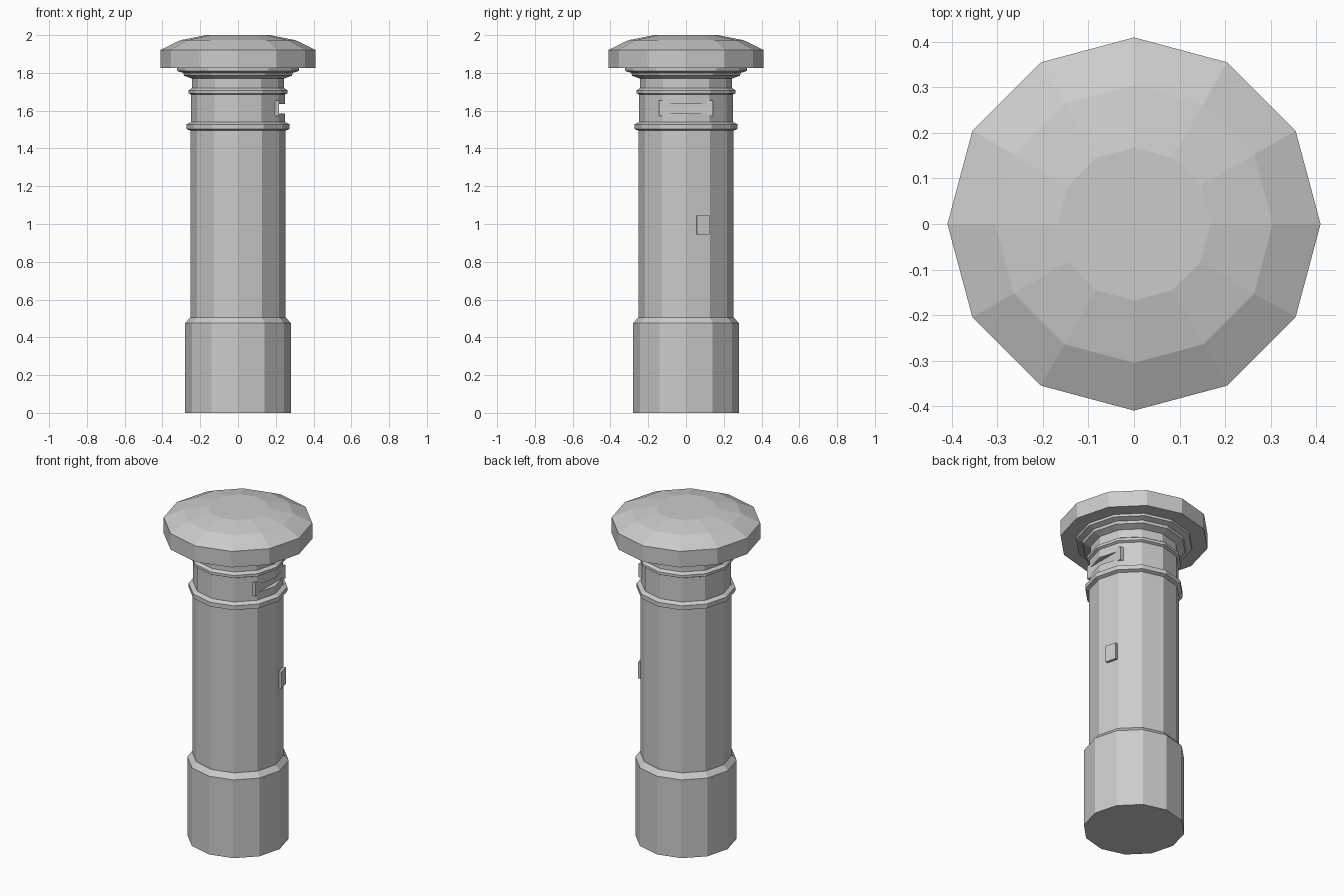
import bpy
import bmesh
import math
from mathutils import Matrix, Vector

SIDES = 12

cube = bpy.data.objects.get("Cube")
if cube:
    bpy.data.objects.remove(cube, do_unlink=True)

grey = bpy.data.materials.new("light_grey")
grey.use_nodes = True
grey.diffuse_color = (0.6, 0.6, 0.6, 1)
grey.node_tree.nodes["Principled BSDF"].inputs["Base Color"].default_value = (0.6, 0.6, 0.6, 1)


def finish(name, bm):
    bmesh.ops.recalc_face_normals(bm, faces=bm.faces)
    mesh = bpy.data.meshes.new(name)
    bm.to_mesh(mesh)
    bm.free()
    mesh.materials.append(grey)
    obj = bpy.data.objects.new(name, mesh)
    bpy.context.collection.objects.link(obj)
    return obj


def turned(name, profile):
    """Twelve-sided solid from (radius, height) pairs, closed at both ends."""
    bm = bmesh.new()
    rings = []
    for r, z in profile:
        angles = [math.tau * i / SIDES for i in range(SIDES)]
        rings.append([bm.verts.new((r * math.cos(a), r * math.sin(a), z)) for a in angles])
    for low, high in zip(rings, rings[1:]):
        for i in range(SIDES):
            j = (i + 1) % SIDES
            bm.faces.new((low[i], low[j], high[j], high[i]))
    bm.faces.new(rings[0])
    bm.faces.new(rings[-1])
    return finish(name, bm)


def box(name, centre, size, turn=0.0):
    bm = bmesh.new()
    bmesh.ops.create_cube(bm, size=1)
    bmesh.ops.scale(bm, vec=Vector(size), verts=bm.verts)
    place = Matrix.Translation(centre) @ Matrix.Rotation(turn, 4, 'Z')
    bmesh.ops.transform(bm, matrix=place, verts=bm.verts)
    return finish(name, bm)


# Base and column
turned("base", [(0.28, 0), (0.28, 0.475), (0.253, 0.505)])
turned("column", [(0.252, 0.49), (0.252, 1.51)])
head = turned("column_head", [(0.248, 1.51), (0.248, 1.70)])
turned("neck", [(0.244, 1.70), (0.244, 1.785)])

# Collars around the head
turned("lower_collar", [(0.252, 1.494), (0.272, 1.502), (0.272, 1.528), (0.248, 1.54)])
turned("upper_collar", [(0.248, 1.685), (0.262, 1.692), (0.262, 1.708), (0.244, 1.72)])

# Stepped moulding under the cap
turned("cap_moulding", [(0.244, 1.77), (0.285, 1.785), (0.29, 1.80),
                        (0.323, 1.81), (0.323, 1.828)])

# Domed cap
turned("cap", [(0.41, 1.825), (0.41, 1.922), (0.305, 1.973), (0.168, 2.0)])

# Letter slot cut through the face of the head, with a flat plate behind it
cutter = box("slot_cutter", (0.317, 0, 1.61), (0.2, 0.5, 0.048))
cutter.hide_render = True
cutter.hide_viewport = True
cut = head.modifiers.new("slot", 'BOOLEAN')
cut.operation = 'DIFFERENCE'
cut.solver = 'EXACT'
cut.object = cutter
box("slot_plate", (0.187, 0, 1.613), (0.062, 0.285, 0.082))

# Small notice plate lying on one facet of the column
facet = math.radians(15)
box("notice_plate", (0.234, 0.0885, 0.995), (0.02, 0.067, 0.1), facet)
